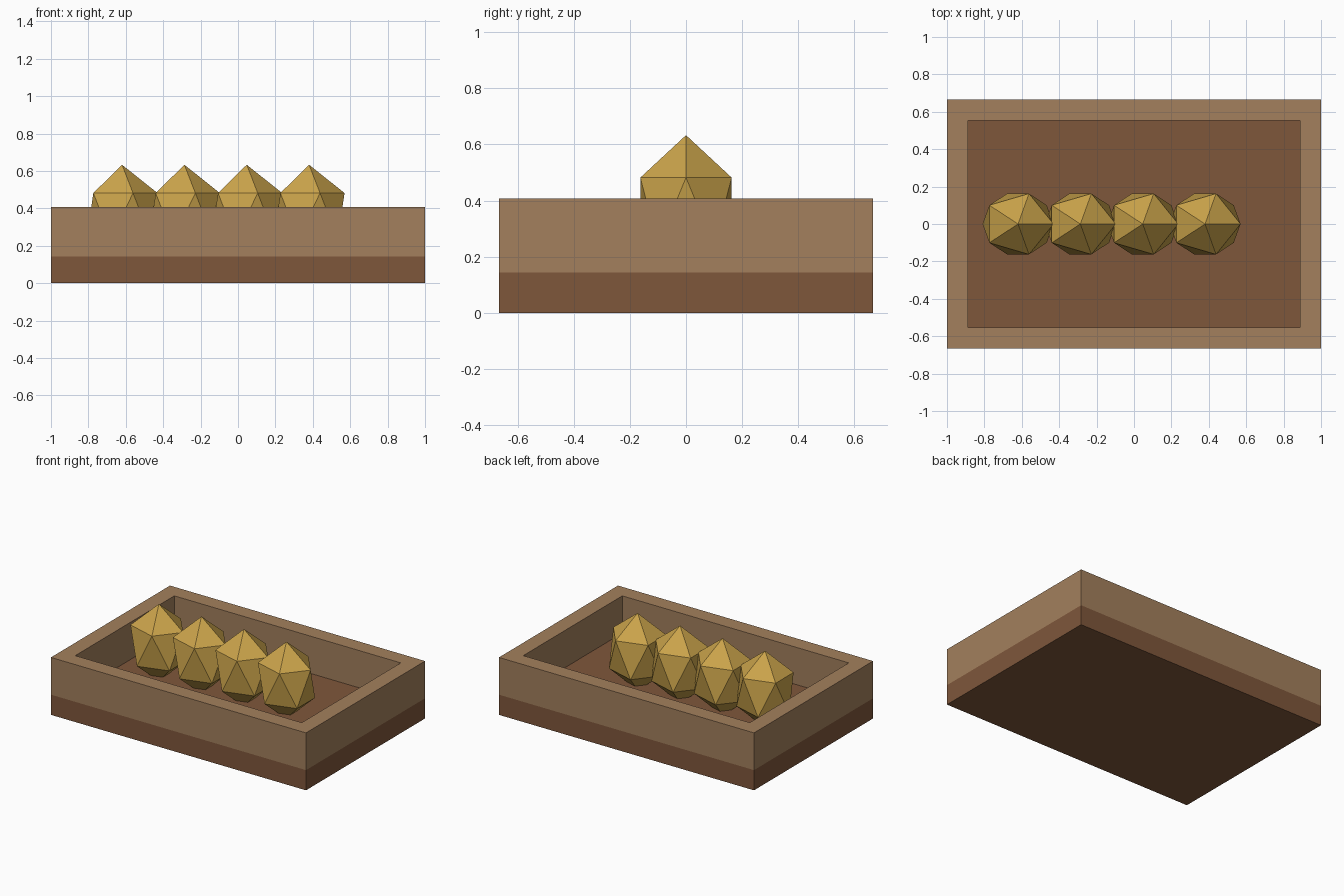
import bpy, bmesh
from mathutils import Matrix

if "Cube" in bpy.data.objects:
    bpy.data.objects.remove(bpy.data.objects["Cube"])

WIDTH, DEPTH = 2.0, 1.333
BASE_H, RIM_H, WALL = 0.143, 0.407, 0.112


def material(name, rgb):
    """Flat material from 0-255 sRGB values."""
    mat = bpy.data.materials.new(name)
    mat.diffuse_color = (*[((c / 255 + 0.055) / 1.055) ** 2.4 for c in rgb], 1.0)
    mat.use_nodes = True
    mat.node_tree.nodes["Principled BSDF"].inputs["Base Color"].default_value = mat.diffuse_color
    return mat


def add_object(name, bm, mat):
    bmesh.ops.recalc_face_normals(bm, faces=bm.faces)
    mesh = bpy.data.meshes.new(name)
    bm.to_mesh(mesh)
    bm.free()
    mesh.materials.append(mat)
    obj = bpy.data.objects.new(name, mesh)
    bpy.context.collection.objects.link(obj)
    return obj


light_wood = material("light wood", (163, 128, 93))
dark_wood = material("dark wood", (127, 87, 59))
gold = material("gold", (203, 164, 75))

# Solid base slab, whose top is the floor of the tray
bm = bmesh.new()
bmesh.ops.create_cube(bm, size=1, matrix=Matrix.Translation((0, 0, BASE_H / 2))
                      @ Matrix.Diagonal((WIDTH, DEPTH, BASE_H, 1)))
add_object("tray_base", bm, dark_wood)

# Wall frame: four rectangular loops (outer low, outer high, inner high, inner low) bridged
bm = bmesh.new()
loops = []
for inset, z in ((0, BASE_H), (0, RIM_H), (WALL, RIM_H), (WALL, BASE_H)):
    x, y = WIDTH / 2 - inset, DEPTH / 2 - inset
    loops.append([bm.verts.new((sx * x, sy * y, z))
                  for sx, sy in ((-1, -1), (1, -1), (1, 1), (-1, 1))])
for k in range(4):
    a, b = loops[k], loops[(k + 1) % 4]
    for i in range(4):
        j = (i + 1) % 4
        bm.faces.new((a[i], a[j], b[j], b[i]))
add_object("tray_walls", bm, light_wood)

# Row of tall faceted nuggets
for i in range(4):
    bm = bmesh.new()
    bmesh.ops.create_icosphere(bm, subdivisions=1, radius=1,
                               matrix=Matrix.Translation((-0.62 + i / 3, 0, 0.36))
                               @ Matrix.Diagonal((0.212, 0.191, 0.273, 1)))
    add_object(f"nugget_{i + 1}", bm, gold)
